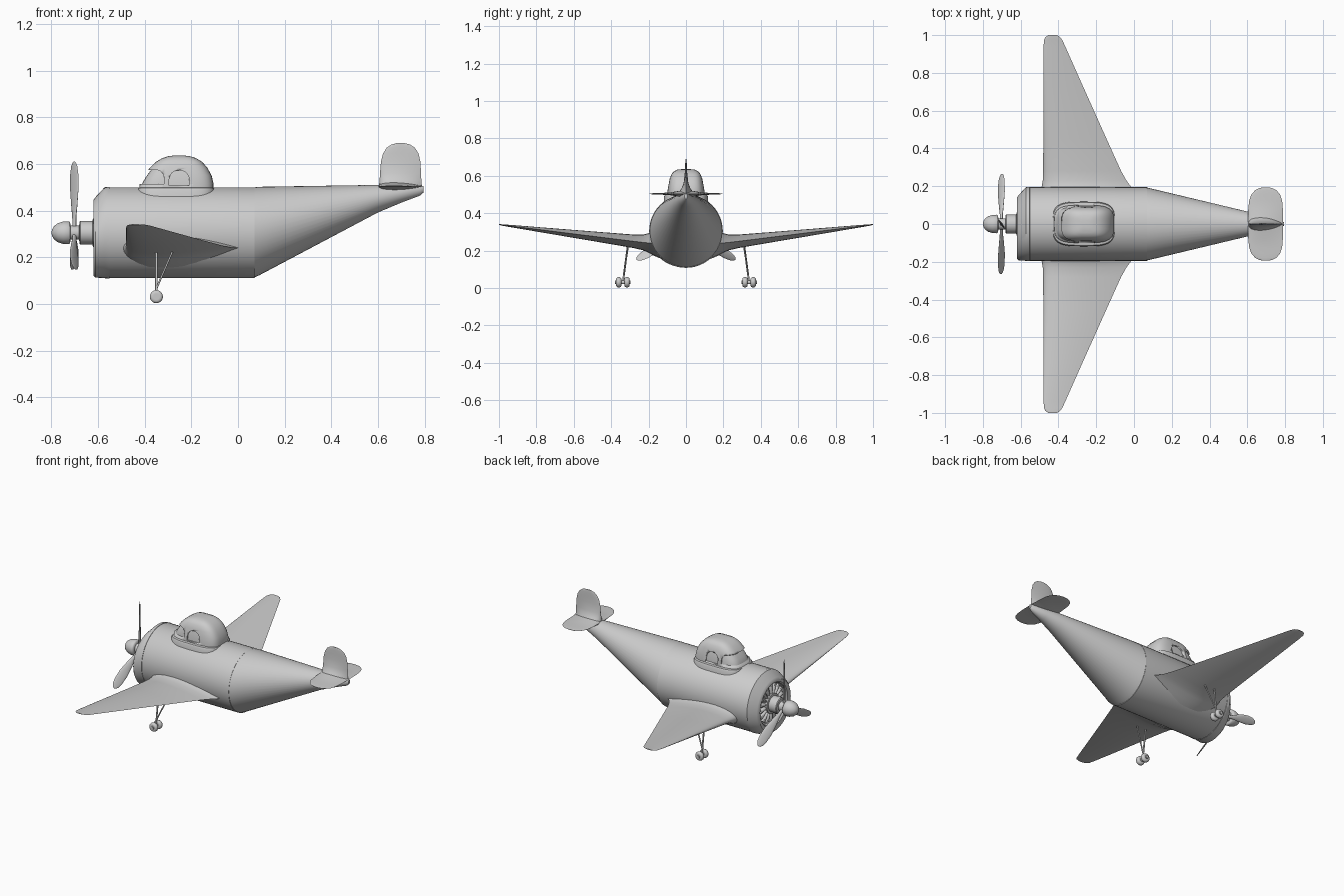
import bpy, math
from math import sin, cos, pi, radians
from mathutils import Matrix, Vector
import bmesh

AXIS_Z = 0.305  # height of the engine and fuselage axis


def loft(name, rings, angle=35, mirror=False, copies=(Matrix(),)):
    """Skin a list of equal-length point rings, cap the ends, smooth by angle."""
    bm = bmesh.new()
    for m in copies:
        vs = [[bm.verts.new(m @ Vector(p)) for p in r] for r in rings]
        n = len(vs[0])
        for a, b in zip(vs, vs[1:]):
            for i in range(n):
                bm.faces.new((a[i], a[(i + 1) % n], b[(i + 1) % n], b[i]))
        bm.faces.new(vs[0])
        bm.faces.new(vs[-1])
    bmesh.ops.recalc_face_normals(bm, faces=bm.faces)
    me = bpy.data.meshes.new(name)
    bm.to_mesh(me)
    bm.free()
    ob = bpy.data.objects.new(name, me)
    bpy.context.collection.objects.link(ob)
    bpy.ops.object.select_all(action='DESELECT')
    ob.select_set(True)
    bpy.context.view_layer.objects.active = ob
    bpy.ops.object.shade_smooth_by_angle(angle=radians(angle))
    if mirror:
        mod = ob.modifiers.new("mirror", 'MIRROR')
        mod.use_axis = (False, True, False)
    return ob


def ring(x, ry, rz=None, y=0, z=AXIS_Z, n=48):
    """Ellipse across the fuselage."""
    rz = ry if rz is None else rz
    return [(x, y + ry * cos(2 * pi * i / n), z + rz * sin(2 * pi * i / n)) for i in range(n)]


def lathe(name, profile, **kw):
    return loft(name, [ring(x, r) for x, r in profile], **kw)


def foil(x0, x1, t, n=32):
    """Teardrop section: list of (chord position, half thickness)."""
    out = []
    for i in range(n):
        a = 2 * pi * i / n
        out.append((x0 + (x1 - x0) * (1 - cos(a)) / 2, t * 1.3 * sin(a) * abs(cos(a / 2))))
    return out


def rod(name, a, b, r, mirror=True, profile=((0, 1), (1, 1)), n=16):
    """Turned part along the line a-b; profile is (fraction, radius factor)."""
    a, b = Vector(a), Vector(b)
    q = (b - a).to_track_quat('Z', 'Y')
    rings = [[a + (b - a) * f + q @ Vector((r * k * cos(2 * pi * i / n), r * k * sin(2 * pi * i / n), 0))
              for i in range(n)] for f, k in profile]
    return loft(name, rings, mirror=mirror)


# Fuselage barrel and tail cone
lathe("fuselage", [(-0.57, 0.19), (-0.555, 0.195), (0.07, 0.195)])
loft("tail_cone", [ring(0.065, 0.194, 0.194), ring(0.09, 0.188, 0.19, z=0.312),
                   ring(0.60, 0.066, 0.059, z=0.451), ring(0.70, 0.04, 0.038, z=0.472),
                   ring(0.78, 0.017, 0.022, z=0.486), ring(0.795, 0.008, 0.014, z=0.491)])

# Cowling with a lip set low, and the open engine bay
loft("cowling", [ring(-0.55, 0.19), ring(-0.552, 0.197), ring(-0.572, 0.195),
                 ring(-0.612, 0.172, y=-0.02, z=0.285), ring(-0.62, 0.162, y=-0.022, z=0.283),
                 ring(-0.62, 0.14, y=-0.012, z=0.293), ring(-0.612, 0.132, y=-0.01, z=0.295),
                 ring(-0.575, 0.132, y=-0.01, z=0.295)])

# Radial engine cylinders
spokes = [Matrix.Translation((0, 0, AXIS_Z)) @ Matrix.Rotation(2 * pi * k / 18, 4, 'X') for k in range(18)]
loft("engine_cylinders",
     [[(-0.595 + 0.022 * cos(2 * pi * i / 10), w * sin(2 * pi * i / 10), r) for i in range(10)]
      for r, w in ((0.04, 0.006), (0.07, 0.010), (0.112, 0.016), (0.122, 0.010))], copies=spokes)

# Propeller shaft and spinner
lathe("propeller_shaft", [(-0.57, 0.062), (-0.622, 0.062), (-0.624, 0.05), (-0.676, 0.05),
                          (-0.68, 0.046), (-0.681, 0.03), (-0.73, 0.03)])
lathe("spinner", [(-0.718, 0.03), (-0.72, 0.045), (-0.726, 0.049), (-0.75, 0.048), (-0.772, 0.041),
                  (-0.788, 0.029), (-0.797, 0.015), (-0.80, 0.002)], angle=50)

# Three pitched propeller blades
blade = []
for r, w, t in ((0.015, 0.018, 0.008), (0.06, 0.022, 0.007), (0.12, 0.042, 0.006), (0.19, 0.06, 0.005),
                (0.25, 0.058, 0.004), (0.285, 0.044, 0.003), (0.30, 0.024, 0.002), (0.305, 0.006, 0.001)):
    pts = []
    for i in range(16):
        a = 2 * pi * i / 16
        pts.append((w / 2 * cos(a), t * sin(a), r))
    blade.append(pts)
loft("propeller_blades", blade, copies=[
    Matrix.Translation((-0.702, 0, AXIS_Z)) @ Matrix.Rotation(2 * pi * k / 3, 4, 'X')
    @ Matrix.Rotation(radians(-53), 4, 'Z') for k in range(3)])

# Wings: (span, leading x, trailing x, half thickness, height), with a root fillet
wing = [(0.13, -0.505, 0.05, 0.085, 0.24), (0.17, -0.495, 0.015, 0.068, 0.24),
        (0.20, -0.488, -0.018, 0.052, 0.241), (0.23, -0.483, -0.04, 0.042, 0.244),
        (0.28, -0.481, -0.068, 0.036, 0.25), (0.45, -0.48, -0.145, 0.028, 0.271),
        (0.74, -0.48, -0.275, 0.015, 0.307), (0.94, -0.479, -0.364, 0.006, 0.332),
        (0.975, -0.476, -0.38, 0.004, 0.336), (0.993, -0.466, -0.395, 0.003, 0.339),
        (1.0, -0.45, -0.41, 0.002, 0.34)]
loft("wings", [[(x, s, h + d) for x, d in foil(x0, x1, t)] for s, x0, x1, t, h in wing],
     angle=50, mirror=True)

# Tail fin with a flared base, and the tailplane
fin = [(0.495, 0.603, 0.79, 0.05), (0.512, 0.605, 0.788, 0.04), (0.53, 0.607, 0.786, 0.025),
       (0.56, 0.609, 0.785, 0.013), (0.61, 0.613, 0.782, 0.007), (0.645, 0.622, 0.774, 0.005),
       (0.67, 0.638, 0.758, 0.004), (0.683, 0.657, 0.738, 0.003), (0.689, 0.68, 0.715, 0.002)]
loft("tail_fin", [[(x, d, s) for x, d in foil(x0, x1, t)] for s, x0, x1, t in fin], angle=50)
plane = [(0.0, 0.602, 0.79, 0.02), (0.04, 0.603, 0.789, 0.015), (0.08, 0.605, 0.788, 0.008),
         (0.125, 0.61, 0.784, 0.005), (0.155, 0.621, 0.774, 0.004), (0.178, 0.64, 0.755, 0.003),
         (0.19, 0.662, 0.733, 0.002), (0.194, 0.685, 0.71, 0.001)]
loft("tailplane", [[(x, s, 0.504 + d) for x, d in foil(x0, x1, t)] for s, x0, x1, t in plane],
     angle=50, mirror=True)


# Canopy: rounded-box levels (height, front x, back x, half width)
def canopy_ring(z, x0, x1, w, inset=0.0, n=48):
    out = []
    for i in range(n):
        a = 2 * pi * i / n
        u = math.copysign(abs(cos(a)) ** 0.55, cos(a))
        v = math.copysign(abs(sin(a)) ** 0.55, sin(a))
        out.append(((x0 + x1) / 2 + ((x1 - x0) / 2 - inset) * u, (w - inset) * v, z - inset))
    return out


levels = [(0.475, -0.425, -0.105, 0.1), (0.515, -0.422, -0.105, 0.1), (0.55, -0.403, -0.113, 0.094),
          (0.585, -0.377, -0.132, 0.087), (0.61, -0.35, -0.155, 0.077), (0.625, -0.325, -0.18, 0.064),
          (0.633, -0.30, -0.205, 0.046), (0.636, -0.275, -0.23, 0.02)]
canopy = loft("canopy_frame", [canopy_ring(*v) for v in levels], angle=45)
loft("canopy_glass", [canopy_ring(*v, inset=0.007) for v in levels], angle=45)
loft("canopy_base", [canopy_ring(*v) for v in (
    (0.43, -0.432, -0.10, 0.118), (0.488, -0.432, -0.10, 0.118),
    (0.497, -0.428, -0.103, 0.113), (0.50, -0.42, -0.11, 0.10))])

# Window openings: wrap-round windscreen and arched side windows
arch = [(-0.295, 0.508), (-0.21, 0.508)] + [
    (-0.2525 + 0.0425 * cos(pi * i / 12), 0.535 + 0.038 * sin(pi * i / 12)) for i in range(13)]
screen = [(-0.5, 0.515), (-0.318, 0.515), (-0.318, 0.545), (-0.323, 0.56), (-0.335, 0.571),
          (-0.352, 0.575), (-0.5, 0.575)]
for outline in (arch, screen):
    cutter = loft("window_cutter", [[(x, y, z) for x, z in outline] for y in (-0.2, 0.2)])
    mod = canopy.modifiers.new("window", 'BOOLEAN')
    mod.object, mod.operation, mod.solver = cutter, 'DIFFERENCE', 'EXACT'
    bpy.context.view_layer.objects.active = canopy
    bpy.ops.object.modifier_apply(modifier=mod.name)
    bpy.data.objects.remove(cutter)

# Landing gear: struts, axle and twin wheels on each side
rod("main_strut", (-0.35, 0.337, 0.033), (-0.35, 0.308, 0.25), 0.005)
rod("brace_strut", (-0.348, 0.333, 0.07), (-0.27, 0.305, 0.25), 0.004)
rod("axle", (-0.35, 0.296, 0.031), (-0.35, 0.379, 0.031), 0.010)
tyre = ((0, 0.45), (0, 0.7), (0.12, 0.88), (0.35, 1), (0.65, 1), (0.88, 0.88), (1, 0.7), (1, 0.45))
for name, y in (("inner_wheel", 0.302), ("outer_wheel", 0.346)):
    rod(name, (-0.35, y, 0.031), (-0.35, y + 0.027, 0.031), 0.028, profile=tyre, n=28)
